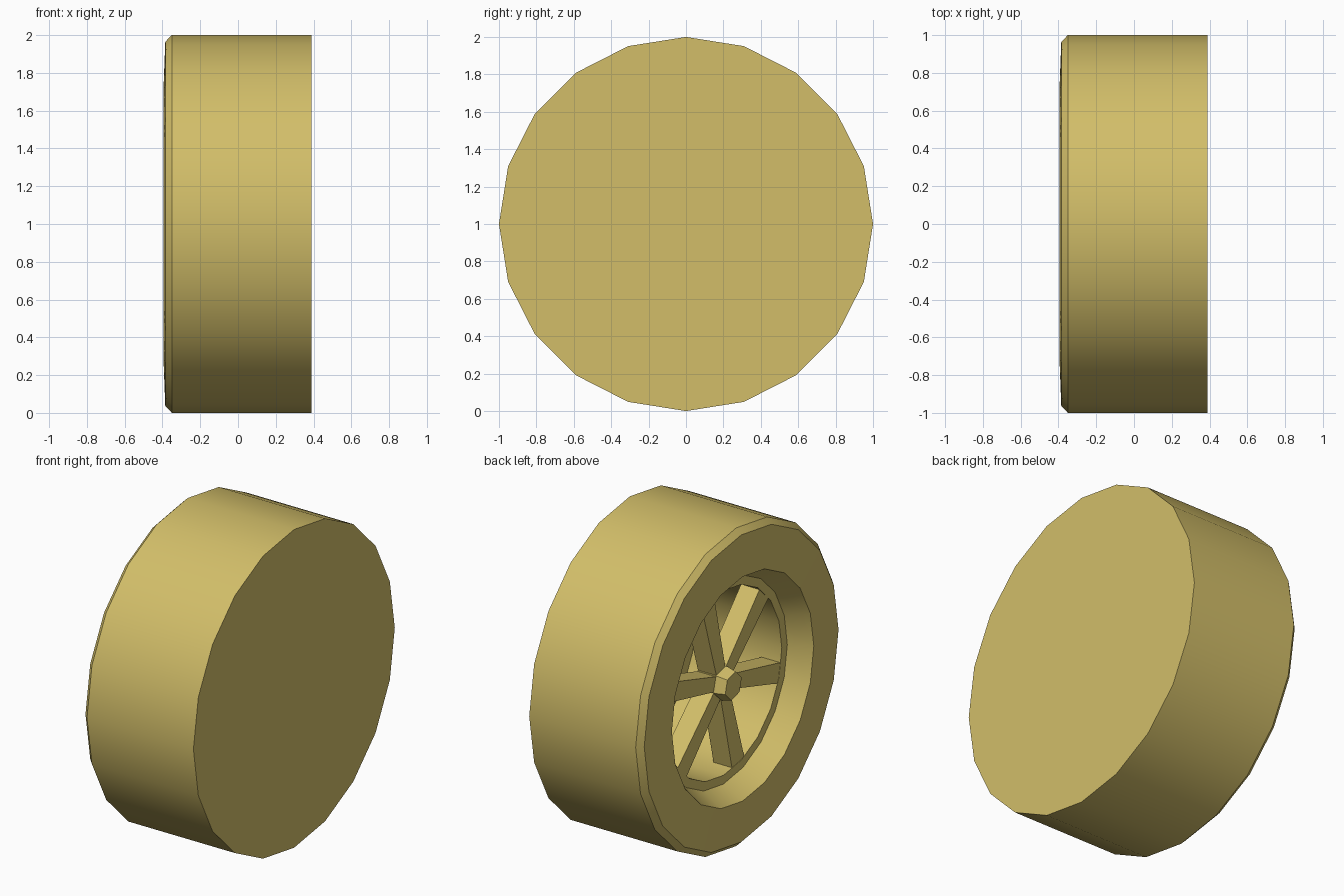
import bpy, bmesh, math

if "Cube" in bpy.data.objects:
    bpy.data.objects.remove(bpy.data.objects["Cube"])

SIDES = 20
CENTRE_Z = 1.0

mat = bpy.data.materials.new("sand_yellow")
mat.diffuse_color = (0.645, 0.515, 0.141, 1.0)
mat.use_nodes = True
mat.node_tree.nodes["Principled BSDF"].inputs["Base Color"].default_value = mat.diffuse_color


def finish(name, bm, smooth):
    bmesh.ops.recalc_face_normals(bm, faces=bm.faces)
    mesh = bpy.data.meshes.new(name)
    bm.to_mesh(mesh)
    bm.free()
    mesh.materials.append(mat)
    obj = bpy.data.objects.new(name, mesh)
    bpy.context.collection.objects.link(obj)
    if smooth:
        bpy.ops.object.select_all(action='DESELECT')
        obj.select_set(True)
        bpy.context.view_layer.objects.active = obj
        bpy.ops.object.shade_smooth_by_angle(angle=math.radians(30))
    return obj


def polar(x, r, a):
    return (x, -r * math.cos(a), CENTRE_Z + r * math.sin(a))


def lathe(name, profile, sides, start=0.0, smooth=True):
    """Revolve (x, radius) points around the axle and cap both ends."""
    bm = bmesh.new()
    rings = [[bm.verts.new(polar(x, r, start + math.tau * i / sides))
              for i in range(sides)] for x, r in profile]
    for a, b in zip(rings, rings[1:]):
        for i in range(sides):
            j = (i + 1) % sides
            bm.faces.new((a[i], a[j], b[j], b[i]))
    bm.faces.new(rings[0])
    bm.faces.new(rings[-1])
    return finish(name, bm, smooth)


# Tyre and rim: closed on the right, bevelled and hollowed on the left
lathe("tyre_and_rim", [(0.39, 1.0), (-0.35, 1.0), (-0.385, 0.965),
                       (-0.395, 0.705), (-0.26, 0.635), (-0.26, 0.58),
                       (0.34, 0.58)], SIDES)

# Six-sided hub whose flats face the spokes
lathe("hub", [(-0.13, 0.1), (-0.27, 0.1), (-0.33, 0.085)], 6,
      math.radians(15), smooth=False)

# Six tapered spokes
for k in range(6):
    a = math.radians(-15 + 60 * k)
    bm = bmesh.new()
    corners = []
    for x in (-0.258, -0.13):
        loop = []
        for r, half in ((0.06, 0.045), (0.58, 0.062)):
            for s in ((-1, 1) if r < 0.1 else (1, -1)):
                y = -(r * math.cos(a) - s * half * math.sin(a))
                z = CENTRE_Z + r * math.sin(a) + s * half * math.cos(a)
                loop.append(bm.verts.new((x, y, z)))
        corners.append(loop)
    front, back = corners
    bm.faces.new(front)
    bm.faces.new(back)
    for i in range(4):
        j = (i + 1) % 4
        bm.faces.new((front[i], front[j], back[j], back[i]))
    finish(f"spoke_{k + 1}", bm, smooth=False)
